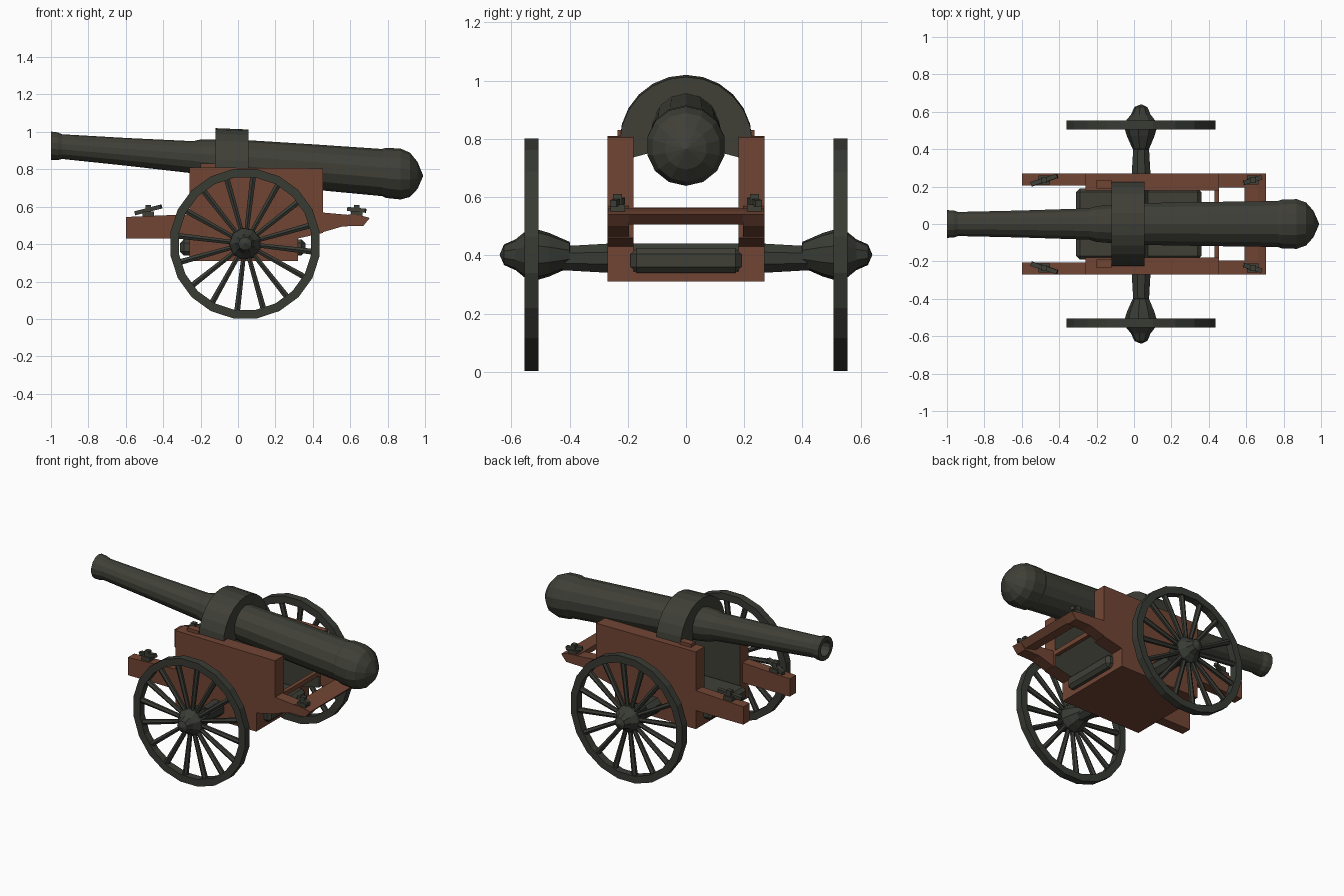
import bpy, bmesh, math
from mathutils import Vector, Matrix

if "Cube" in bpy.data.objects:
    bpy.data.objects.remove(bpy.data.objects["Cube"])


def material(name, rgb):
    m = bpy.data.materials.new(name)
    m.diffuse_color = (*rgb, 1)
    m.use_nodes = True
    m.node_tree.nodes["Principled BSDF"].inputs["Base Color"].default_value = m.diffuse_color
    return m


IRON = material("dark iron", (0.050, 0.050, 0.039))
WHEEL = material("wheel grey", (0.040, 0.043, 0.034))
WOOD = material("red brown wood", (0.165, 0.060, 0.034))


def finish(name, bm, *mats):
    bmesh.ops.remove_doubles(bm, verts=bm.verts, dist=1e-5)
    bmesh.ops.recalc_face_normals(bm, faces=bm.faces)
    me = bpy.data.meshes.new(name)
    bm.to_mesh(me)
    bm.free()
    for m in mats:
        me.materials.append(m)
    ob = bpy.data.objects.new(name, me)
    bpy.context.collection.objects.link(ob)
    return ob


def add_box(bm, x0, x1, y0, y1, z0, z1):
    mat = Matrix.Translation(((x0 + x1) / 2, (y0 + y1) / 2, (z0 + z1) / 2)) \
        @ Matrix.Diagonal((x1 - x0, y1 - y0, z1 - z0, 1))
    return bmesh.ops.create_cube(bm, size=1, matrix=mat)


def box(name, mat, *dims):
    bm = bmesh.new()
    add_box(bm, *dims)
    return finish(name, bm, mat)


def add_lathe(bm, profile, n, place, closed=False):
    """Revolve (t, r) points; place(t, a, b) maps to space."""
    rings = []
    for t, r in profile:
        rings.append([bm.verts.new(place(t, r * math.cos(2 * math.pi * (i + .5) / n),
                                         r * math.sin(2 * math.pi * (i + .5) / n)))
                      for i in range(n)])
    pairs = list(zip(rings, rings[1:]))
    if closed:
        pairs.append((rings[-1], rings[0]))
    for a, b in pairs:
        for i in range(n):
            j = (i + 1) % n
            bm.faces.new((a[i], a[j], b[j], b[i]))


def extrude_xz(name, mat, pts, y0, y1):
    bm = bmesh.new()
    a = [bm.verts.new((x, y0, z)) for x, z in pts]
    b = [bm.verts.new((x, y1, z)) for x, z in pts]
    n = len(pts)
    bm.faces.new(a)
    bm.faces.new(b[::-1])
    for i in range(n):
        bm.faces.new((a[i], b[i], b[(i + 1) % n], a[(i + 1) % n]))
    return finish(name, bm, *mat)


# barrel, tilted down towards the breech
def tilt(x, a, b):
    return (x, a, 0.845 - 0.081 * x + b)


bm = bmesh.new()
add_lathe(bm, [(-.80, .001), (-.82, .043), (-1.0, .048), (-1.0, .076), (-.965, .074),
               (-.94, .066), (-.6, .074), (-.24, .086), (-.2, .098), (-.12, .105),
               (.06, .115), (.40, .121), (.77, .126), (.79, .134), (.87, .136),
               (.92, .118), (.96, .072), (.99, .001)], 14, tilt)
finish("barrel", bm, IRON)

# arched strap over the barrel
bm = bmesh.new()
arch = [(math.radians(d), .228) for d in range(-15, 196, 15)]
rings = []
for x in (-.12, .055):
    zc = .787 - .04 * x
    rings.append(([bm.verts.new((x, r * math.cos(a), zc + r * math.sin(a))) for a, r in arch],
                  [bm.verts.new((x, .1 * math.cos(a), zc + .1 * math.sin(a))) for a, r in arch]))
(o1, i1), (o2, i2) = rings
for k in range(len(arch) - 1):
    for p, q in ((o1, o2), (o2, i2), (i2, i1), (i1, o1)):
        bm.faces.new((p[k], p[k + 1], q[k + 1], q[k]))
for k in (0, -1):
    bm.faces.new((o1[k], o2[k], i2[k], i1[k]))
finish("barrel_strap", bm, IRON)

# carriage: two cheeks with dark inner faces, front rails, tail rails
cheek = [(-.26, .31), (.32, .31), (.32, .43), (.455, .46), (.455, .805), (-.26, .81)]
front = [(-.6, .43), (-.25, .43), (-.25, .56), (-.6, .545)]
tail = [(.44, .46), (.56, .495), (.67, .497), (.705, .54), (.66, .55), (.44, .57)]
for s, side in ((-1, "front"), (1, "back")):
    ob = extrude_xz("carriage_cheek_" + side, (WOOD, IRON), cheek, s * .18, s * .27)
    for p in ob.data.polygons:
        if p.normal.y * s < -.9:
            p.material_index = 1
    extrude_xz("muzzle_rail_" + side, (WOOD,), front, s * .205, s * .27)
    extrude_xz("tail_rail_" + side, (WOOD,), tail, s * .195, s * .27)
    # small top bracket beside the strap
    box("top_bracket_" + side, WOOD, -.20, -.12, *sorted((s * .19, s * .235)), .80, .83)

box("carriage_bottom", WOOD, -.26, .32, -.25, .25, .31, .345)
extrude_xz("tail_crosspiece", (WOOD,),
           [(.59, .525), (.67, .505), (.705, .54), (.66, .552), (.59, .56)], -.268, .268)
box("tail_brace", WOOD, .43, .455, -.19, .19, .535, .565)

# dark bed between the cheeks
bed = box("inner_bed", IRON, -.31, .36, -.19, .19, .34, .425)
mod = bed.modifiers.new("bevel", 'BEVEL')
mod.width = .02
mod.segments = 1

# clamps on the rails
for s, side in ((-1, "front"), (1, "back")):
    for cx, label, ang in ((-.48, "muzzle", .25), (.635, "tail", -.1)):
        bm = bmesh.new()
        add_box(bm, cx - .03, cx + .03, s * .235 - .025, s * .235 + .025, .545, .575)
        add_box(bm, cx - .015, cx + .015, s * .235 - .015, s * .235 + .015, .57, .61)
        half = .075 if label == "muzzle" else .05
        lever = add_box(bm, cx - half, cx + half, s * .235 - .012, s * .235 + .012, .572, .594)
        c = Vector((cx, s * .235, .585))
        bmesh.ops.rotate(bm, verts=lever["verts"], cent=c,
                         matrix=Matrix.Rotation(-ang, 3, 'Y') @ Matrix.Rotation(s * .3, 3, 'Z'))
        finish(f"{label}_clamp_{side}", bm, IRON)

# wheels, hubs and axle
CX, CZ, WY = .038, .402, .53


def around_axle(y, a, b):
    return (CX + a, y, CZ + b)


SPOKES = 16
for s, side in ((-1, "front"), (1, "back")):
    bm = bmesh.new()
    w = s * WY
    add_lathe(bm, [(w - .024, .404), (w + .024, .404), (w + .024, .358), (w - .024, .358)],
              20, around_axle, closed=True)
    finish("wheel_rim_" + side, bm, WHEEL)

    bm = bmesh.new()
    for k in range(SPOKES):
        rot = Matrix.Translation((CX, w, CZ)) @ Matrix.Rotation(2 * math.pi * (k + .3) / SPOKES, 4, 'Y')
        bmesh.ops.create_cone(bm, cap_ends=True, segments=6, radius1=.013, radius2=.018, depth=.33,
                              matrix=rot @ Matrix.Translation((0, 0, .205)))
    finish("wheel_spokes_" + side, bm, WHEEL)

    bm = bmesh.new()
    add_lathe(bm, [(s * y, r) for y, r in ((.39, .001), (.40, .045), (.47, .076), (.51, .088),
                                           (.55, .083), (.585, .054), (.625, .036), (.64, .001))],
              9, around_axle)
    finish("wheel_hub_" + side, bm, WHEEL)

bm = bmesh.new()
add_lathe(bm, [(-.45, .001), (-.45, .043), (-.27, .054), (.27, .054), (.45, .043), (.45, .001)],
          8, lambda y, a, b: (CX + a, y, CZ - .012 + b))
finish("axle", bm, WHEEL)
